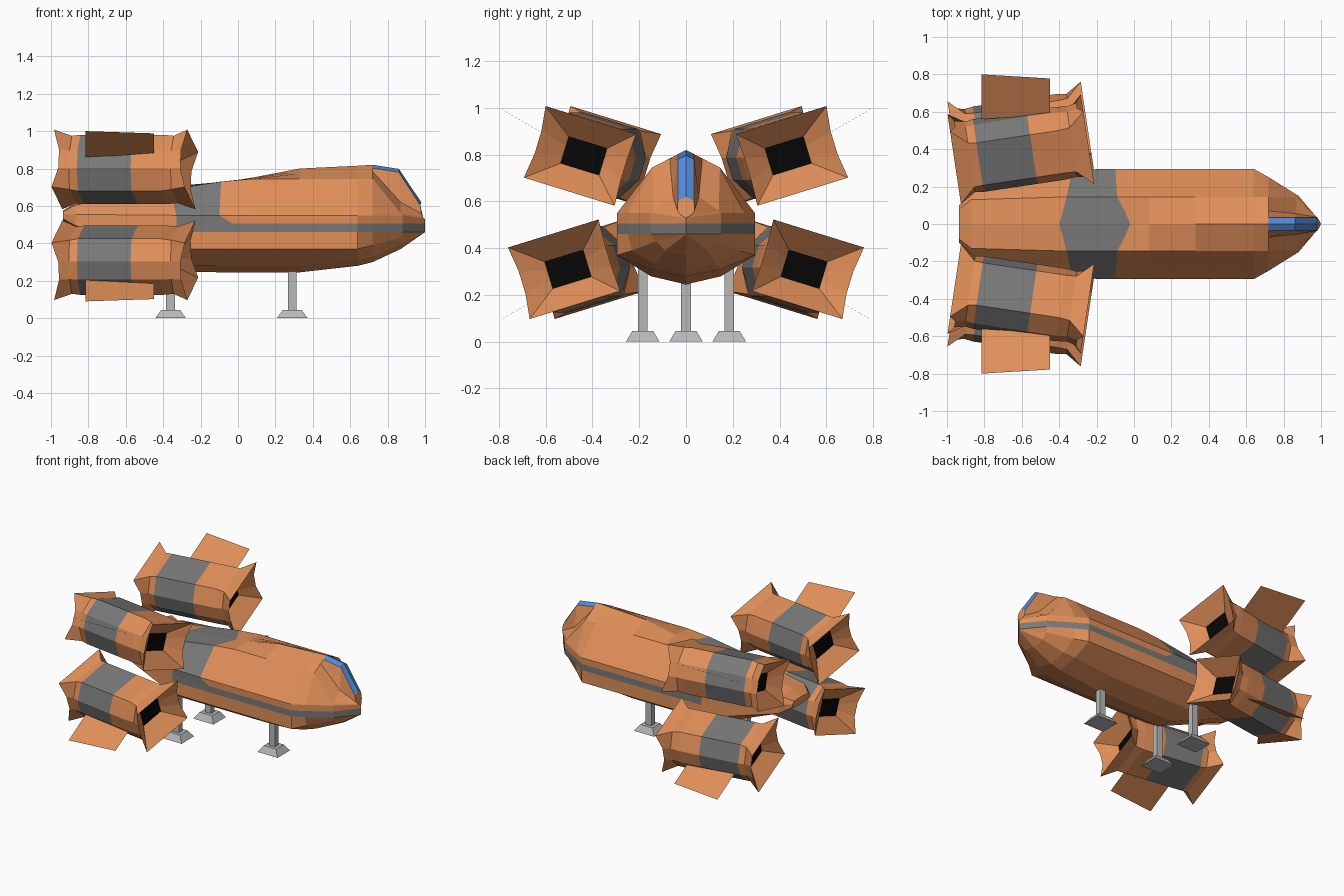
import bpy, bmesh
from math import radians
from mathutils import Matrix, Vector

if "Cube" in bpy.data.objects:
    bpy.data.objects.remove(bpy.data.objects["Cube"])


def material(name, rgb):
    m = bpy.data.materials.new(name)
    m.diffuse_color = (*rgb, 1)
    m.use_nodes = True
    m.node_tree.nodes["Principled BSDF"].inputs["Base Color"].default_value = m.diffuse_color
    return m


ORANGE = material("orange hull", (0.75, 0.275, 0.1))
GREY = material("dark grey band", (0.19, 0.19, 0.19))
BLUE = material("blue glass", (0.085, 0.25, 0.68))
BLACK = material("black opening", (0.002, 0.002, 0.002))
LIGHT = material("light grey legs", (0.48, 0.48, 0.48))


def finish(name, bm, mats):
    bmesh.ops.remove_doubles(bm, verts=bm.verts, dist=0.0005)
    bmesh.ops.recalc_face_normals(bm, faces=bm.faces)
    me = bpy.data.meshes.new(name)
    bm.to_mesh(me)
    bm.free()
    for m in mats:
        me.materials.append(m)
    ob = bpy.data.objects.new(name, me)
    bpy.context.collection.objects.link(ob)
    return ob


def loft(name, rings, mats, rule, cap_mat=0):
    """Skin a list of rings; rule(station, segment) gives the material index."""
    bm = bmesh.new()
    vs = [[bm.verts.new(p) for p in r] for r in rings]
    n = len(rings[0])
    for i in range(len(vs) - 1):
        for j in range(n):
            k = (j + 1) % n
            f = bm.faces.new((vs[i][j], vs[i][k], vs[i + 1][k], vs[i + 1][j]))
            f.material_index = rule(i, j)
    for r in (vs[0], vs[-1]):
        bm.faces.new(r).material_index = cap_mat
    return finish(name, bm, mats)


# Hull: x, top z, shoulder y z, side y, side z, chine z, belly y z, keel z
stations = [
    (-0.935, 0.575, 0.08, 0.57, 0.10, 0.555, 0.53, 0.07, 0.525, 0.52),
    (-0.87, 0.615, 0.13, 0.605, 0.165, 0.555, 0.495, 0.10, 0.485, 0.48),
    (-0.34, 0.70, 0.145, 0.69, 0.29, 0.55, 0.37, 0.15, 0.28, 0.25),
    (-0.09, 0.735, 0.145, 0.73, 0.295, 0.55, 0.37, 0.15, 0.28, 0.245),
    (0.0, 0.752, 0.145, 0.745, 0.295, 0.55, 0.37, 0.15, 0.28, 0.245),
    (0.33, 0.80, 0.145, 0.745, 0.295, 0.55, 0.37, 0.15, 0.28, 0.245),
    (0.64, 0.815, 0.145, 0.745, 0.295, 0.55, 0.37, 0.15, 0.31, 0.28),
    (0.72, 0.82, 0.145, 0.745, 0.25, 0.55, 0.39, 0.13, 0.33, 0.30),
    (0.87, 0.798, 0.14, 0.56, 0.15, 0.55, 0.43, 0.09, 0.39, 0.37),
    (1.0, 0.62, 0.02, 0.54, 0.0, 0.53, 0.46, 0.0, 0.46, 0.46),
]
# Lengthwise shifts that shape the band edges and the nose
shift = {2: (-0.06, -0.05, -0.04, -0.02, 0.01, 0.01, 0.01, 0, 0, 0),
         3: (0.07, 0.055, 0.04, 0, -0.01, 0.06, 0.04, 0, 0, 0),
         4: (0.08,) * 10,
         8: (-0.01, -0.01, 0, 0, 0.01, 0.01, 0.01, 0, 0, 0),
         9: (-0.02, -0.025, -0.02, -0.01, 0, 0, 0, 0, 0, 0)}
# Canopy foot (y, z) at the two nose stations
foot = {8: (0.055, 0.62), 9: (0.036, 0.56)}
rings = []
for i, (x, zt, y1, z1, y2, z2, z5, y6, z6, zb) in enumerate(stations):
    slope = (zt - z1) / y1
    za = zt - min(0.018, slope * 0.035)
    yb, zfoot = foot.get(i, (0.07, zt - slope * 0.07))
    z3, z4 = (0.505, 0.46) if i > 1 else (z2 * 0.6 + z5 * 0.4, z2 * 0.3 + z5 * 0.7)
    y5 = y2 * {7: 0.92, 8: 0.85}.get(i, 1)
    half = [(0, zt), (0.035, za), (yb, zfoot), (y1, z1), (y2, z2), (y2, z3), (y2, z4),
            (y5, z5), (y6, z6), (0, zb)]
    dx = shift.get(i, (0,) * 10)
    right = [Vector((x + d, y, z)) for d, (y, z) in zip(dx, half)]
    rings.append(right + [Vector((p.x, -p.y, p.z)) for p in right[-2:0:-1]])


def hull_colour(i, j):
    seg = min(j, 17 - j)
    if seg == 0 and i >= 7:
        return 2
    if (i == 2 and seg <= 5) or (i > 2 and seg == 5):
        return 1
    return 0


loft("hull", rings, (ORANGE, GREY, BLUE), hull_colour)


# Engine pods: octagon tube with flared corners and a black recess at each end
def pod_ring(t_side, t_corner, su, sv, cu, cv):
    quarter = [(t_side, su, sv), (t_corner, cu, cv)]
    out = quarter + [(t, -u, v) for t, u, v in reversed(quarter)]
    return out + [(t, u, -v) for t, u, v in reversed(out)]


def pod(name, centre, tilt, side):
    tube = (0.19, 0.05, 0.12, 0.157)
    neck = (0.183, 0.05, 0.125, 0.15)
    mouth = (0.195, 0.05, 0.205, 0.16)
    hole = (0.087, 0.02, 0.087, 0.06)
    prof = [(-0.26, -0.26, hole), (-0.33, -0.36, mouth), (-0.275, -0.275, neck),
            (-0.23, -0.23, tube), (0.06, 0.06, tube), (0.215, 0.215, tube),
            (0.275, 0.275, neck), (0.33, 0.36, mouth), (0.25, 0.25, hole)]
    m = (Matrix.Diagonal((1, side, 1, 1)) @ Matrix.Translation(centre)
         @ Matrix.Rotation(radians(8.5), 4, 'Z') @ Matrix.Rotation(radians(tilt), 4, 'X'))
    rs = [[m @ Vector(p) for p in pod_ring(a, b, *s)] for a, b, s in prof]
    loft(name, rs, (ORANGE, GREY, BLACK), lambda i, j: 1 if i == 3 else 0, cap_mat=2)


# Fins: flat plates reaching out from each pod
def fin(name, side, upper):
    pts = [(-0.815, 0.56, 0.862), (-0.45, 0.585, 0.877),
           (-0.45, 0.778, 0.988), (-0.815, 0.80, 1.0)]
    bm = bmesh.new()
    bm.faces.new([bm.verts.new((x, side * y, z if upper else 1.09 - z)) for x, y, z in pts])
    finish(name, bm, (ORANGE,))


for side, s in ((1, "left"), (-1, "right")):
    pod(f"upper_{s}_engine", (-0.605, 0.40, 0.795), 17, side)
    pod(f"lower_{s}_engine", (-0.605, 0.468, 0.310), -17, side)
    fin(f"upper_{s}_fin", side, True)
    fin(f"lower_{s}_fin", side, False)


# Landing legs: post and tapered foot
def leg(name, x, y, top):
    def box(z, hx, hy):
        return [(x + a * hx, y + b * hy, z) for a, b in ((1, 1), (-1, 1), (-1, -1), (1, -1))]
    rs = [box(0, 0.082, 0.072), box(0.045, 0.05, 0.045),
          box(0.045, 0.024, 0.021), box(top, 0.024, 0.021)]
    loft(name, rs, (LIGHT,), lambda i, j: 0)


leg("front_leg", 0.29, 0, 0.30)
leg("rear_left_leg", -0.36, 0.185, 0.36)
leg("rear_right_leg", -0.36, -0.185, 0.36)
